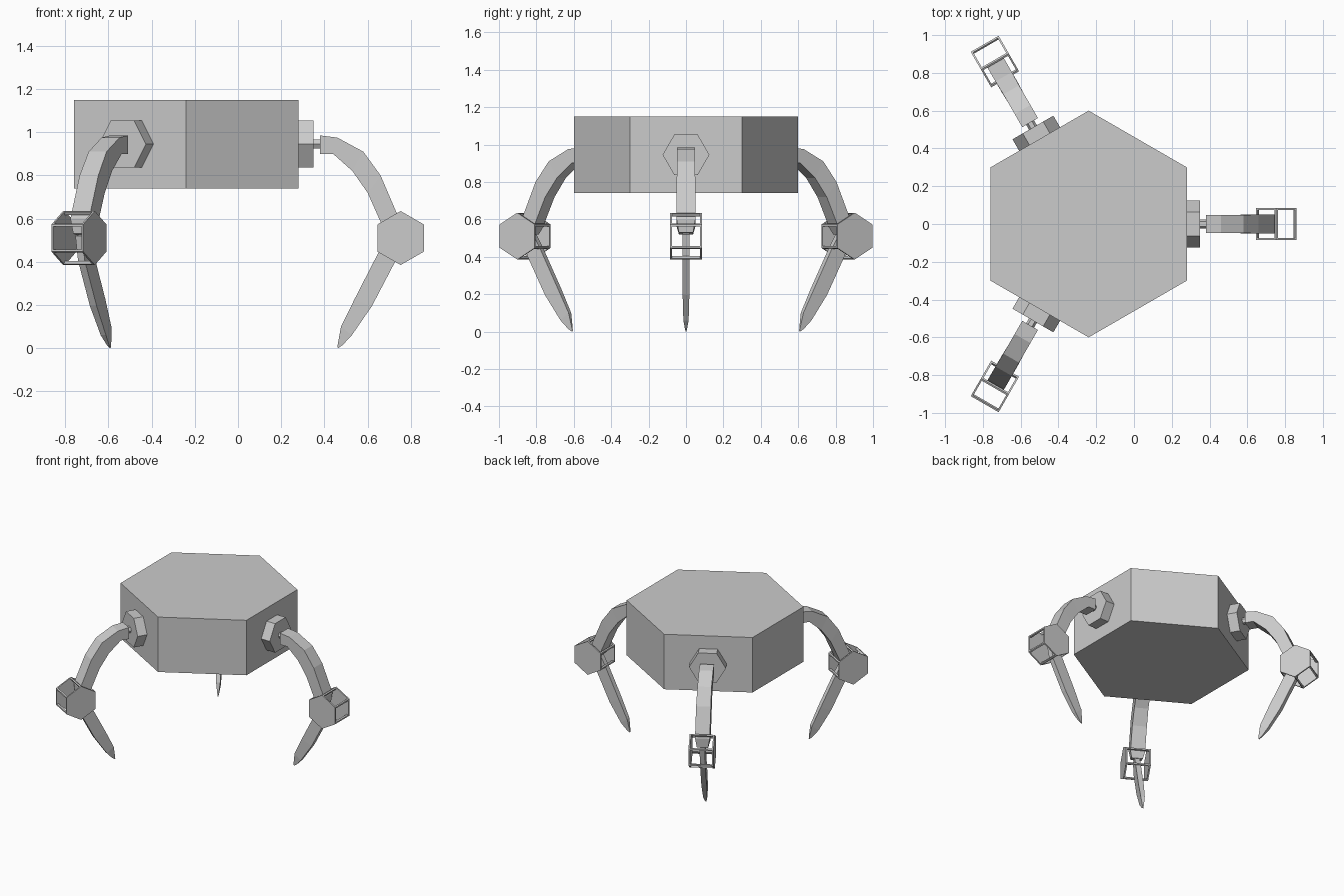
import bpy, bmesh, math
from mathutils import Matrix, Vector

if "Cube" in bpy.data.objects:
    bpy.data.objects.remove(bpy.data.objects["Cube"])

CX = -0.24  # body centre in x; legs radiate from here
grey = bpy.data.materials.new("light grey")
grey.diffuse_color = (0.6, 0.6, 0.6, 1)
grey.use_nodes = True
grey.node_tree.nodes["Principled BSDF"].inputs["Base Color"].default_value = grey.diffuse_color


def finish(bm, name, angle=0.0):
    """Turn about the body axis and store as an object."""
    bmesh.ops.recalc_face_normals(bm, faces=bm.faces)
    c = Matrix.Translation((CX, 0, 0))
    bm.transform(c @ Matrix.Rotation(angle, 4, 'Z') @ c.inverted())
    me = bpy.data.meshes.new(name)
    bm.to_mesh(me)
    bm.free()
    me.materials.append(grey)
    ob = bpy.data.objects.new(name, me)
    bpy.context.collection.objects.link(ob)
    return ob


def hex_prism(radius, depth, axis, centre, pointed):
    """Hexagonal prism along an axis, with one corner in the pointed direction."""
    a, p = Vector(axis), Vector(pointed)
    q = a.cross(p)
    bm = bmesh.new()
    rings = []
    for s in (-0.5, 0.5):
        rings.append([bm.verts.new(Vector(centre) + a * s * depth
                      + radius * (p * math.cos(i * math.pi / 3) + q * math.sin(i * math.pi / 3)))
                      for i in range(6)])
    for i in range(6):
        j = (i + 1) % 6
        bm.faces.new((rings[0][i], rings[0][j], rings[1][j], rings[1][i]))
    for r in rings:
        bm.faces.new(r)
    bmesh.ops.recalc_face_normals(bm, faces=bm.faces)
    return bm


def loft(sections):
    """Rectangular sections (outer x, z, inner x, z, half width) joined in a chain."""
    bm = bmesh.new()
    rings = [[bm.verts.new(v) for v in ((ox, -w, oz), (ox, w, oz), (ix, w, iz), (ix, -w, iz))]
             for ox, oz, ix, iz, w in sections]
    for a, b in zip(rings, rings[1:]):
        for i in range(4):
            j = (i + 1) % 4
            bm.faces.new((a[i], a[j], b[j], b[i]))
    bm.faces.new(rings[0])
    bm.faces.new(rings[-1])
    return bm


ARM = [(0.38, 0.985, 0.38, 0.90, 0.048), (0.46, 0.975, 0.44, 0.90, 0.048),
       (0.58, 0.91, 0.53, 0.82, 0.048), (0.66, 0.80, 0.60, 0.72, 0.05),
       (0.735, 0.625, 0.66, 0.585, 0.05), (0.745, 0.60, 0.67, 0.56, 0.05),
       (0.74, 0.53, 0.69, 0.52, 0.038)]
CLAW = [(0.755, 0.52, 0.70, 0.53, 0.018), (0.73, 0.405, 0.655, 0.452, 0.018),
        (0.62, 0.195, 0.54, 0.228, 0.018), (0.527, 0.06, 0.477, 0.10, 0.014),
        (0.485, 0.015, 0.464, 0.03, 0.006), (0.464, 0.0, 0.46, 0.006, 0.002)]

# body
finish(hex_prism(0.6, 0.41, (0, 0, 1), (CX, 0, 0.945), (0, 1, 0)), "body")

for n in range(3):
    t = n * math.tau / 3
    # hip plate and its pin
    finish(hex_prism(0.125, 0.08, (1, 0, 0), (0.31, 0, 0.945), (0, 1, 0)), f"hip_plate_{n}", t)
    finish(hex_prism(0.024, 0.06, (1, 0, 0), (0.37, 0, 0.945), (0, 1, 0)), f"hip_pin_{n}", t)
    # curved upper leg and pointed lower leg
    finish(loft(ARM), f"upper_leg_{n}", t)
    finish(loft(CLAW), f"lower_leg_{n}", t)
    # knee: closed hexagon sides, open frame around the rim
    bm = hex_prism(0.125, 0.17, (0, 1, 0), (0.753, 0, 0.51), (0, 0, 1))
    rim = [f for f in bm.faces if len(f.verts) == 4]
    bmesh.ops.inset_individual(bm, faces=rim, thickness=0.014)
    bmesh.ops.delete(bm, geom=rim, context='FACES')
    knee = finish(bm, f"knee_frame_{n}", t)
    mod = knee.modifiers.new("thickness", 'SOLIDIFY')
    mod.thickness = 0.016
    mod.offset = -1
